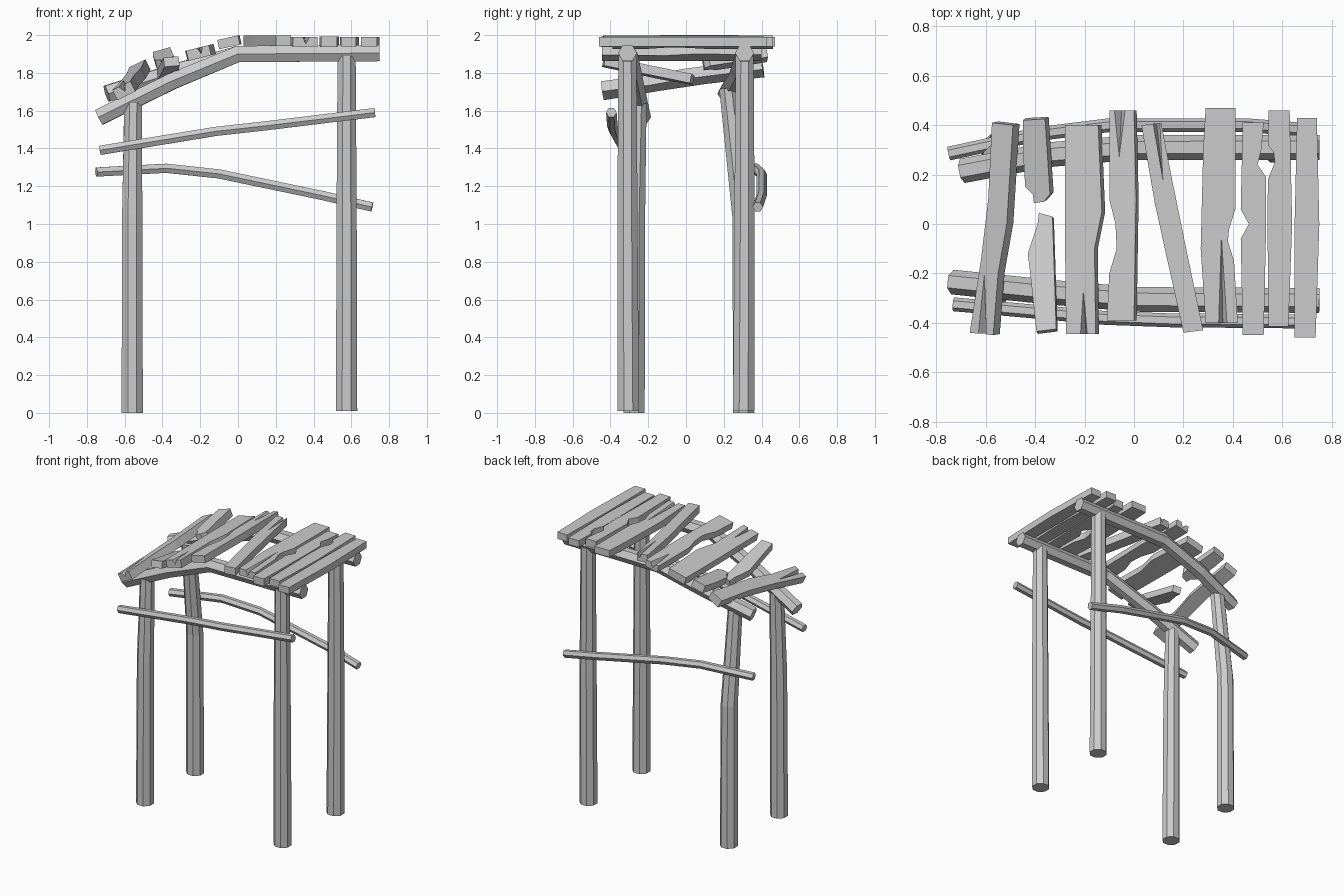
import bpy, bmesh, math
from mathutils import Vector

if "Cube" in bpy.data.objects:
    bpy.data.objects.remove(bpy.data.objects["Cube"])


def finish(name, bm):
    bmesh.ops.recalc_face_normals(bm, faces=bm.faces)
    me = bpy.data.meshes.new(name)
    bm.to_mesh(me)
    bm.free()
    ob = bpy.data.objects.new(name, me)
    bpy.context.collection.objects.link(ob)
    return ob


def log(name, pts, radii, sides, ref, spin=0.0):
    """Faceted log swept along a few points; ref fixes the ring orientation."""
    bm = bmesh.new()
    pts = [Vector(p) for p in pts]
    rings = []
    for i, p in enumerate(pts):
        t = (pts[min(i + 1, len(pts) - 1)] - pts[max(i - 1, 0)]).normalized()
        u = (Vector(ref) - t * t.dot(Vector(ref))).normalized()
        v = t.cross(u)
        r = radii[i] if isinstance(radii, (list, tuple)) else radii
        rings.append([bm.verts.new(p + r * (u * math.cos(a) + v * math.sin(a)))
                      for a in (spin + k * math.tau / sides for k in range(sides))])
    for a, b in zip(rings, rings[1:]):
        for k in range(sides):
            j = (k + 1) % sides
            bm.faces.new((a[k], a[j], b[j], b[k]))
    bm.faces.new(rings[0])
    bm.faces.new(rings[-1])
    return finish(name, bm)


def plank(name, outline, z, sx=0.0, sy=0.0, thick=0.05, grooves=()):
    """Board from its top-view outline, tilted by sx / sy, with V-shaped cracks."""
    cx = sum(p[0] for p in outline) / len(outline)
    normal = Vector((-sx, -sy, 1)).normalized()

    def on_top(x, y, lift=0.0):
        return Vector((x, y, z + sx * (x - cx) + sy * y)) + normal * lift

    bm = bmesh.new()
    top = [bm.verts.new(on_top(x, y)) for x, y in outline]
    low = [bm.verts.new(on_top(x, y, -thick)) for x, y in outline]
    bm.faces.new(top)
    bm.faces.new(low[::-1])
    for i in range(len(top)):
        j = (i + 1) % len(top)
        bm.faces.new((top[i], low[i], low[j], top[j]))
    ob = finish(name, bm)
    for x0, x1, y_end, tip_x, tip_y in grooves:
        y = y_end + math.copysign(0.03, y_end)
        cb = bmesh.new()
        for co in (on_top(x0, y, 0.004), on_top(x1, y, 0.004),
                   on_top((x0 + x1) / 2, y, -0.04), on_top(tip_x, tip_y, 0.004)):
            cb.verts.new(co)
        bmesh.ops.convex_hull(cb, input=cb.verts)
        cutter = finish("crack_cutter", cb)
        mod = ob.modifiers.new("crack", 'BOOLEAN')
        mod.operation, mod.solver, mod.object = 'DIFFERENCE', 'EXACT', cutter
        bpy.context.view_layer.objects.active = ob
        bpy.ops.object.modifier_apply(modifier=mod.name)
        bpy.data.objects.remove(cutter)
    return ob


# Posts
X = (1, 0, 0)
S = math.pi / 8
log("front_right_post", [(.575, -.305, .01), (.575, -.31, 1), (.575, -.31, 1.89)],
    [.061, .058, .052], 8, X, S)
log("back_right_post", [(.575, .305, .01), (.575, .31, 1), (.575, .31, 1.89)],
    [.061, .058, .052], 8, X, S)
log("front_left_post", [(-.56, -.275, 0), (-.56, -.27, 1.05), (-.555, -.255, 1.64)],
    [.061, .058, .05], 8, X, S)
log("back_left_post", [(-.56, .305, 0), (-.56, .30, 1.03), (-.555, .222, 1.72)],
    [.061, .058, .05], 8, X, S)

# Bent roof beams
H = math.pi / 6
Z = (0, 0, 1)
log("front_beam", [(-.735, -.235, 1.565), (-.35, -.275, 1.755), (0, -.305, 1.9),
                   (.75, -.31, 1.905)], .05, 6, Z, H)
log("back_beam", [(-.695, .215, 1.69), (-.35, .28, 1.80), (0, .31, 1.9),
                  (.75, .31, 1.905)], .05, 6, Z, H)

# Side rails
log("front_rail", [(-.73, -.325, 1.39), (-.12, -.38, 1.49), (.15, -.39, 1.52),
                   (.725, -.395, 1.59)], .028, 6, Z, H)
log("back_rail", [(-.75, .285, 1.275), (-.38, .365, 1.295), (-.1, .40, 1.265),
                  (.45, .40, 1.15), (.71, .38, 1.09)], .028, 6, Z, H)

# Roof planks, right to left
plank("roof_plank_1", [(.65, -.46), (.735, -.46), (.75, 0), (.74, .43), (.66, .43),
                       (.65, 0)], 1.99)
plank("roof_plank_2", [(.545, -.415), (.625, -.415), (.64, 0), (.63, .46), (.545, .46),
                       (.542, .32), (.565, .29), (.57, .25), (.542, .18), (.54, 0)], 1.99)
plank("roof_plank_3", [(.44, -.45), (.525, -.45), (.535, 0), (.535, .19), (.50, .24),
                       (.515, .30), (.525, .41), (.44, .41), (.432, .06), (.465, 0),
                       (.432, -.06)], 1.993, thick=.055)
plank("roof_plank_4", [(.29, -.40), (.42, -.40), (.405, -.15), (.38, -.07), (.385, -.02),
                       (.41, .06), (.41, .47), (.29, .47), (.28, .3), (.27, -.1)], 1.99,
      grooves=[(.34, .38, -.40, .353, -.01)])
plank("roof_plank_5", [(.20, -.44), (.28, -.43), (.205, -.07), (.15, .2), (.11, .41),
                       (.03, .40), (.085, .08)], 1.998, thick=.055,
      grooves=[(.07, .105, .41, .12, .15)])
plank("roof_plank_6", [(-.11, -.39), (0, -.39), (.008, .1), (0, .46), (-.10, .46),
                       (-.10, .1), (-.075, 0), (-.07, -.1), (-.10, -.2)], 1.985, sx=.22,
      grooves=[(-.085, -.03, .46, -.06, .25)])
plank("roof_plank_7", [(-.275, -.445), (-.155, -.445), (-.16, -.1), (-.13, .05),
                       (-.145, .40), (-.28, .40), (-.28, 0)], 1.935, sx=.25, thick=.055,
      grooves=[(-.22, -.185, -.445, -.205, -.25)])
plank("broken_plank_back", [(-.45, .42), (-.36, .425), (-.34, .12), (-.365, .09),
                            (-.405, .085), (-.41, .12), (-.44, .15), (-.45, .3)],
      1.852, sx=.28, sy=.17, thick=.055)
plank("broken_plank_front", [(-.395, -.435), (-.315, -.425), (-.33, .03), (-.385, .045),
                             (-.39, 0), (-.43, -.12), (-.42, -.2)],
      1.795, sx=.12, sy=-.2)
plank("roof_plank_8", [(-.665, -.44), (-.57, -.45), (-.55, -.2), (-.515, 0), (-.49, .40),
                       (-.575, .41), (-.59, .1), (-.62, -.15)], 1.795, sx=.5, sy=.09,
      thick=.06, grooves=[(-.635, -.595, -.445, -.605, -.18)])
